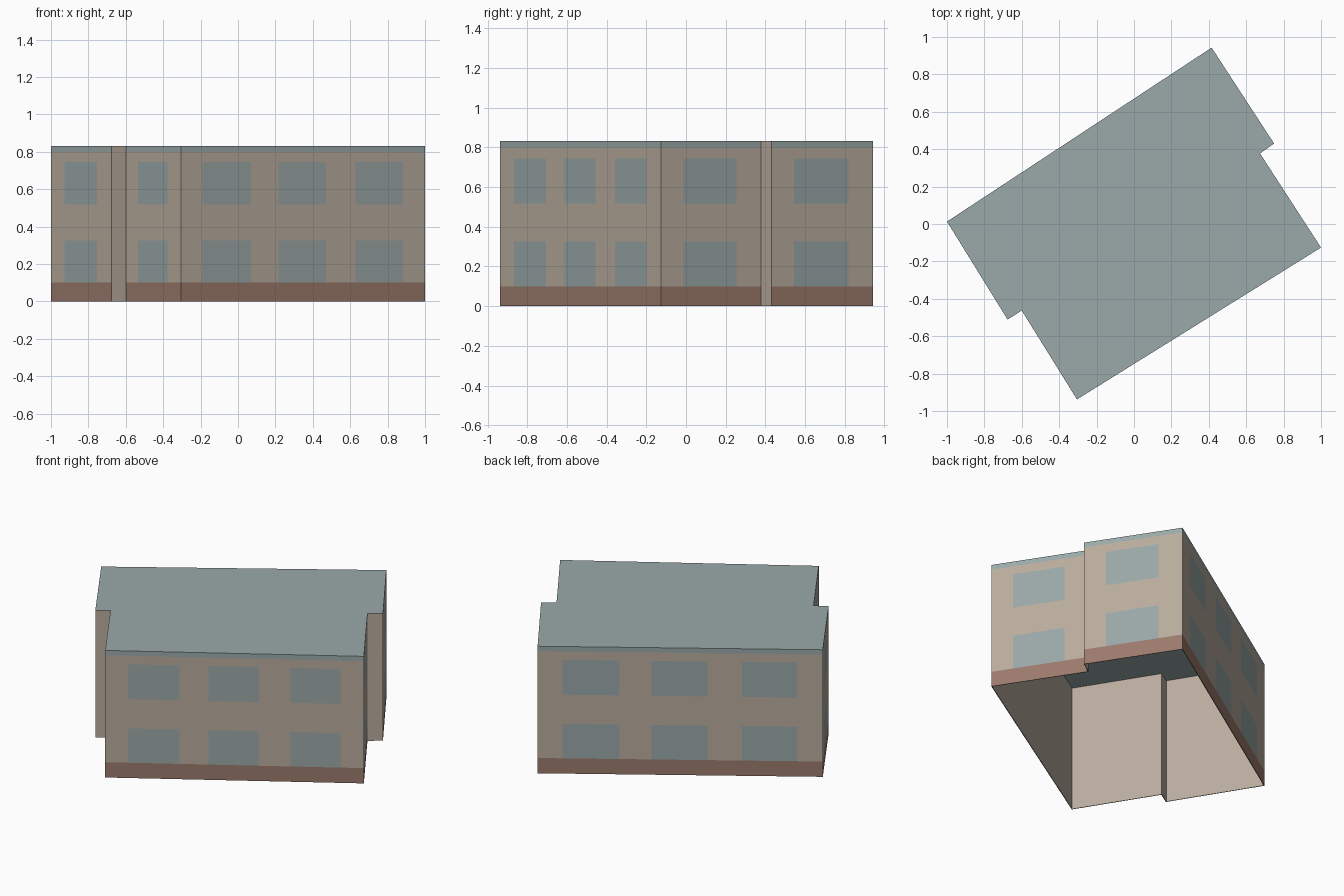
import bpy
import bmesh
from mathutils import Vector

cube = bpy.data.objects.get("Cube")
if cube:
    bpy.data.objects.remove(cube)


def material(name, rgb):
    m = bpy.data.materials.new(name)
    m.use_nodes = True
    m.diffuse_color = (*rgb, 1)
    m.node_tree.nodes["Principled BSDF"].inputs["Base Color"].default_value = (*rgb, 1)
    return m


MATERIALS = [material("tan wall", (0.485, 0.413, 0.342)),
             material("brown base", (0.328, 0.195, 0.150)),
             material("grey roof", (0.328, 0.402, 0.400)),
             material("window glass", (0.325, 0.392, 0.388))]
WALL, BASE, ROOF, GLASS = range(4)

# Building outline, anticlockwise from the west corner
OUTLINE = [Vector(p) for p in ((-1, 0.013), (-0.676, -0.511), (-0.6, -0.463), (-0.305, -0.938),
                               (1, -0.126), (0.674, 0.377), (0.749, 0.43), (0.415, 0.943))]
TOP = 0.832
ROWS = [0, 0.1, 0.325, 0.517, 0.745, 0.8, TOP]
SINGLE = [0, 0.225, 0.757, 1]
TRIPLE = [0, 0.088, 0.287, 0.4, 0.595, 0.716, 0.91, 1]


def finish(name, bm):
    bmesh.ops.remove_doubles(bm, verts=bm.verts, dist=1e-5)
    mesh = bpy.data.meshes.new(name)
    bm.to_mesh(mesh)
    bm.free()
    for m in MATERIALS:
        mesh.materials.append(m)
    obj = bpy.data.objects.new(name, mesh)
    bpy.context.collection.objects.link(obj)


def add_face(bm, points, colour):
    face = bm.faces.new([bm.verts.new(p) for p in points])
    face.material_index = colour


def quad(bm, a, b, low, high, colour):
    add_face(bm, [(*a, low), (*b, low), (*b, high), (*a, high)], colour)


def panel_colour(row, column):
    if row == 0:
        return BASE
    if row == len(ROWS) - 2:
        return ROOF
    return GLASS if row in (1, 3) and column % 2 else WALL


# Outer walls: each is a grid with base, window and eaves cells
bm = bmesh.new()
for i, a in enumerate(OUTLINE):
    b = OUTLINE[(i + 1) % len(OUTLINE)]
    length = (b - a).length
    if length < 0.2:  # plain return at each step in the plan
        quad(bm, a, b, 0, TOP, WALL)
        continue
    columns = TRIPLE if length > 1 else SINGLE
    for c in range(len(columns) - 1):
        left, right = a.lerp(b, columns[c]), a.lerp(b, columns[c + 1])
        for r in range(len(ROWS) - 1):
            quad(bm, left, right, ROWS[r], ROWS[r + 1], panel_colour(r, c))
finish("outer_walls", bm)

# Flat roof
bm = bmesh.new()
add_face(bm, [(*p, TOP) for p in OUTLINE], ROOF)
finish("flat_roof", bm)

# Plain inner lining, open at the bottom, with a thin rim closing the wall edge
THICKNESS = 0.004
inner = []
for i, p in enumerate(OUTLINE):
    before = (p - OUTLINE[i - 1]).normalized()
    after = (OUTLINE[(i + 1) % len(OUTLINE)] - p).normalized()
    n1, n2 = Vector((-before.y, before.x)), Vector((-after.y, after.x))
    inner.append(p + (n1 + n2) * THICKNESS / (1 + n1.dot(n2)))
bm = bmesh.new()
for i in range(len(inner)):
    j = (i + 1) % len(inner)
    quad(bm, inner[j], inner[i], 0, TOP - THICKNESS, WALL)
    add_face(bm, [(*OUTLINE[j], 0), (*OUTLINE[i], 0), (*inner[i], 0), (*inner[j], 0)], WALL)
add_face(bm, [(*p, TOP - THICKNESS) for p in reversed(inner)], ROOF)
finish("inner_lining", bm)
